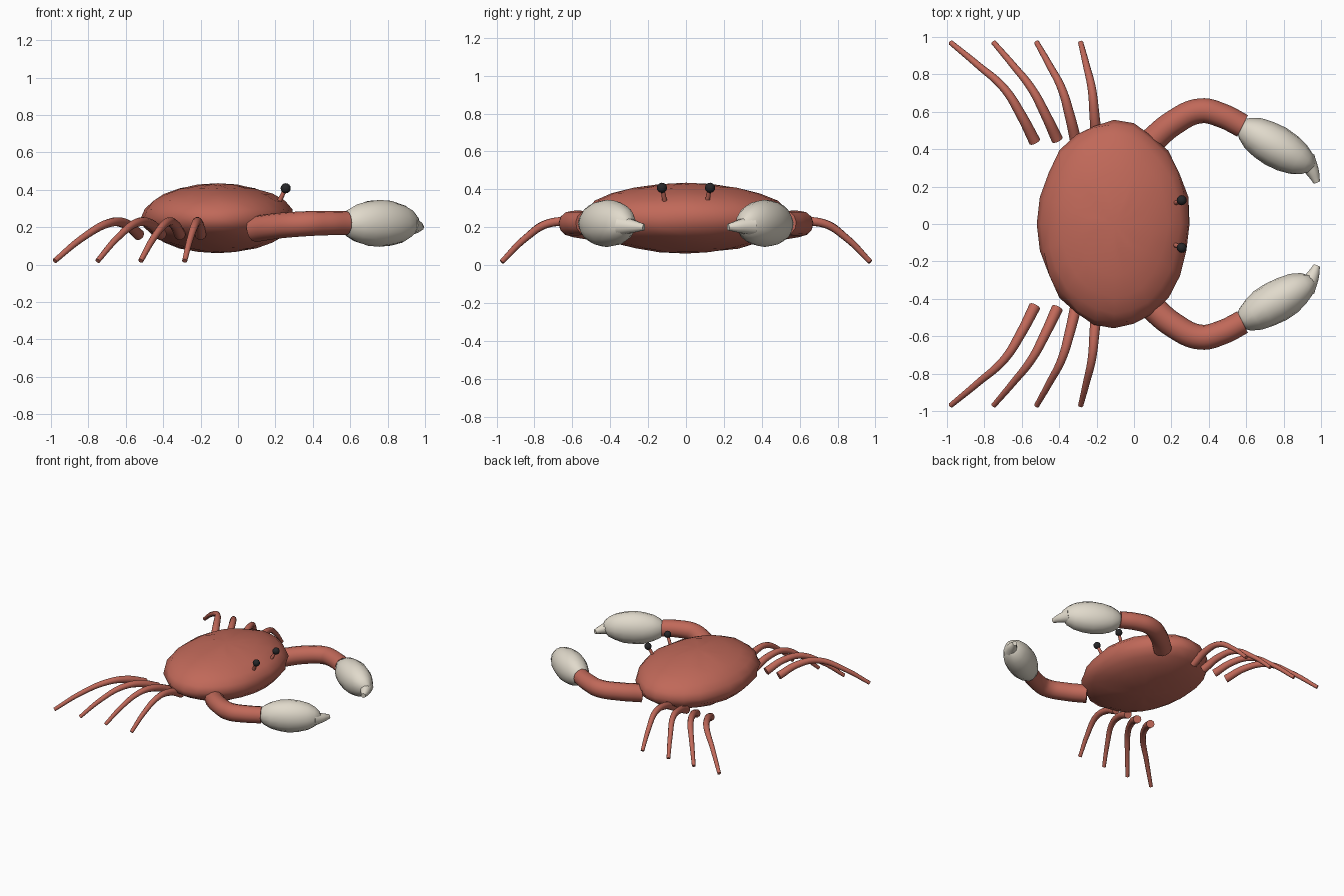
import bpy, math, random
from mathutils import Vector

random.seed(4)
if "Cube" in bpy.data.objects:
    bpy.data.objects.remove(bpy.data.objects["Cube"], do_unlink=True)


def material(name, rgb):
    m = bpy.data.materials.new(name)
    m.use_nodes = True
    m.diffuse_color = (*rgb, 1)
    m.node_tree.nodes["Principled BSDF"].inputs["Base Color"].default_value = (*rgb, 1)
    return m


red = material("shell red", (0.53, 0.14, 0.10))
ivory = material("claw ivory", (0.75, 0.70, 0.60))
black = material("eye black", (0.02, 0.02, 0.022))


def finish(ob, name, mat, angle=60):
    ob.name = name
    ob.data.materials.clear()
    ob.data.materials.append(mat)
    bpy.ops.object.select_all(action="DESELECT")
    ob.select_set(True)
    bpy.context.view_layer.objects.active = ob
    bpy.ops.object.shade_smooth_by_angle(angle=math.radians(angle))
    return ob


def ellipsoid(name, centre, radii, mat, turn=0, segments=24, rings=12, dent=0, axis="Z"):
    """Sphere scaled in mesh data, slightly dented all over except at its poles."""
    bpy.ops.mesh.primitive_uv_sphere_add(segments=segments, ring_count=rings, radius=1, location=centre)
    ob = bpy.context.object
    for v in ob.data.vertices:
        if abs(v.co.z) < 0.99:
            v.co *= 1 - random.uniform(0, dent)
        if axis == "X":
            v.co = Vector((v.co.z, v.co.y, -v.co.x))
        v.co = Vector(c * r for c, r in zip(v.co, radii))
    ob.rotation_euler.z = turn
    return finish(ob, name, mat)


def tube(name, points, radii, mat, sides=3):
    """Tapered round tube along a smooth path, closed at both ends."""
    cu = bpy.data.curves.new(name, "CURVE")
    cu.dimensions = "3D"
    cu.bevel_depth = 1
    cu.bevel_resolution = sides
    cu.use_fill_caps = True
    cu.resolution_u = 6
    sp = cu.splines.new("BEZIER")
    sp.bezier_points.add(len(points) - 1)
    last = len(points) - 1
    for i, (bp, p) in enumerate(zip(sp.bezier_points, points)):
        bp.co = p
        bp.handle_left_type = bp.handle_right_type = "AUTO"
        bp.radius = radii[0] + (radii[1] - radii[0]) * i / last
    ob = bpy.data.objects.new(name, cu)
    bpy.context.collection.objects.link(ob)
    bpy.ops.object.select_all(action="DESELECT")
    ob.select_set(True)
    bpy.context.view_layer.objects.active = ob
    bpy.ops.object.convert(target="MESH")
    return finish(bpy.context.object, name, mat)


# Body shell
ellipsoid("body_shell", (-0.107, 0, 0.248), (0.415, 0.56, 0.187), red, dent=0.035)

# Leg plan: root, knee and tip in x, with the y of the root
legs = [(-0.53, -0.69, -0.98, 0.44), (-0.41, -0.545, -0.75, 0.45),
        (-0.31, -0.385, -0.52, 0.44), (-0.20, -0.225, -0.285, 0.45)]

for side, s in (("left", 1), ("right", -1)):
    # s = 1 is the +y half
    half = "back" if s == 1 else "front"
    for i, (root, knee, tip, y) in enumerate(legs):
        path = [(root, s * y, 0.16),
                (root + (knee - root) * 0.45, s * 0.58, 0.218),
                (knee, s * 0.72, 0.222),
                (knee + (tip - knee) * 0.5, s * 0.85, 0.14),
                (tip, s * 0.97, 0.02)]
        tube(f"{half}_leg_{i + 1}", path, (0.031, 0.014), red)

    # Arm and claw
    tube(f"{half}_arm", [(0.09, s * 0.44, 0.19), (0.21, s * 0.54, 0.207),
                         (0.355, s * 0.605, 0.218), (0.47, s * 0.58, 0.222),
                         (0.58, s * 0.525, 0.222)], (0.070, 0.064), red, 4)
    ellipsoid(f"{half}_claw", (0.758, s * 0.416, 0.22), (0.238, 0.114, 0.127), ivory,
              turn=-s * math.radians(30), segments=16, rings=10, dent=0.03, axis="X")
    tube(f"{half}_claw_tip", [(0.915, s * 0.345, 0.21), (0.952, s * 0.285, 0.205),
                              (0.978, s * 0.222, 0.20)], (0.056, 0.018), ivory)

    # Eye on its stalk
    tube(f"{half}_eye_stalk", [(0.20, s * 0.105, 0.30), (0.252, s * 0.124, 0.40)],
         (0.014, 0.011), red)
    ellipsoid(f"{half}_eye", (0.255, s * 0.127, 0.408), (0.027, 0.027, 0.027), black,
              segments=12, rings=8)
